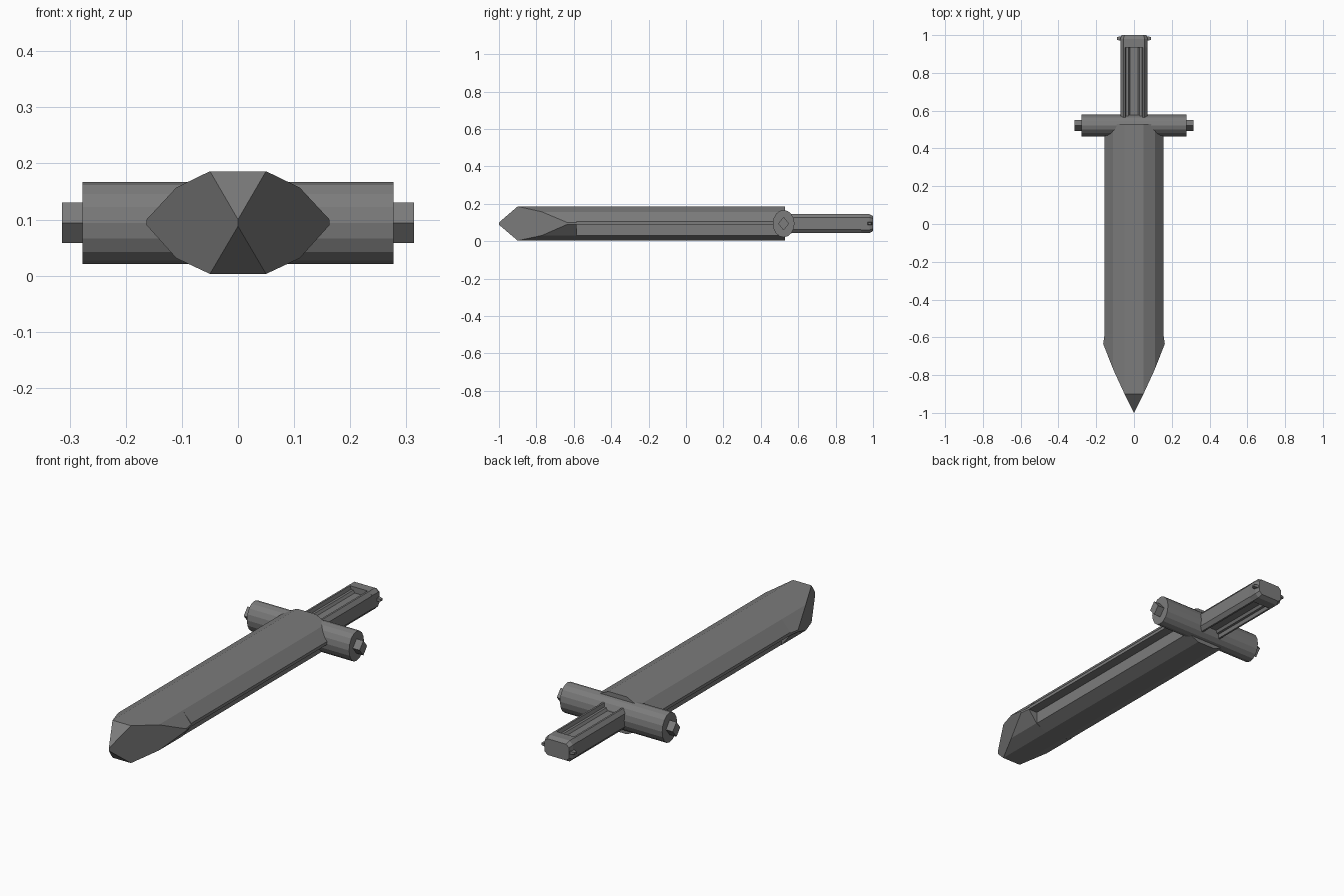
import bpy, bmesh, math

if "Cube" in bpy.data.objects:
    bpy.data.objects.remove(bpy.data.objects["Cube"])

steel = bpy.data.materials.new("dark_grey")
steel.diffuse_color = (0.2, 0.2, 0.2, 1)
steel.use_nodes = True
steel.node_tree.nodes["Principled BSDF"].inputs["Base Color"].default_value = steel.diffuse_color
ZC = 0.094


def finish(bm, name):
    bmesh.ops.recalc_face_normals(bm, faces=bm.faces)
    me = bpy.data.meshes.new(name)
    bm.to_mesh(me)
    bm.free()
    me.materials.append(steel)
    ob = bpy.data.objects.new(name, me)
    bpy.context.collection.objects.link(ob)
    return ob


def loft(name, rings):
    """Skin a list of equal-length rings of 3D points and cap both ends."""
    bm = bmesh.new()
    vs = [[bm.verts.new(p) for p in r] for r in rings]
    n = len(vs[0])
    for a, b in zip(vs, vs[1:]):
        for i in range(n):
            j = (i + 1) % n
            bm.faces.new((a[i], a[j], b[j], b[i]))
    bm.faces.new(vs[0])
    bm.faces.new(vs[-1])
    return finish(bm, name)


def mirrored(half):
    """Right half profile (top to bottom) closed with its mirror image."""
    return half + [(-x, z) for x, z in reversed(half)]


# Blade tip: vertical bevels meeting at a short point
half = [(0.05, 0.186), (0.11, 0.157), (0.163, 0.10),
        (0.163, 0.09), (0.11, 0.031), (0.05, 0.003)]
tip_y = [-0.9, -0.77, -0.635, -0.635, -0.77, -0.9]
ring = mirrored(half)
ys = tip_y + tip_y[::-1]
bm = bmesh.new()
top, bot = bm.verts.new((0, -1, 0.1)), bm.verts.new((0, -1, 0.088))
a = [bm.verts.new((x, y, z)) for (x, z), y in zip(ring, ys)]
b = [bm.verts.new((max(-0.156, min(0.156, x)), -0.585, z)) for x, z in ring]
for i in range(12):
    j = (i + 1) % 12
    bm.faces.new((a[i], a[j], b[j], b[i]))
bm.faces.new([top] + a[:6] + [bot])
bm.faces.new([bot] + a[6:] + [top])
bm.faces.new((top, a[11], a[0]))
bm.faces.new((bot, a[5], a[6]))
bm.faces.new(b)
finish(bm, "blade_tip")

# Blade body: same outline with a long notch under each cutting edge
body = mirrored([(0.05, 0.186), (0.11, 0.157), (0.156, 0.105), (0.156, 0.09),
                 (0.108, 0.09), (0.108, 0.031), (0.05, 0.003)])
loft("blade_body", [[(x, y, z) for x, z in body] for y in (-0.585, 0.53)])


# Crossguard: flattened bar with a diamond stud at each end
def bar(name, x0, x1, ry, rz, n, yc=0.522):
    loft(name, [[(x, yc + ry * math.cos(2 * math.pi * i / n),
                  ZC + rz * math.sin(2 * math.pi * i / n)) for i in range(n)]
                for x in (x0, x1)])


bar("crossguard", -0.277, 0.277, 0.058, 0.073, 16)
for s, side in ((1, "right"), (-1, "left")):
    bar("guard_stud_" + side, s * 0.27, s * 0.314, 0.029, 0.036, 4)

# Grip: faceted bar with a channel along the top and bottom
upper = [(0, 0.022), (0.022, 0.022), (0.030, 0.034), (0.042, 0.034),
         (0.047, 0.051), (0.056, 0.051), (0.071, 0.032)]
lower = [(x, -z) for x, z in reversed(upper)]
grip = mirrored([(x, ZC + z) for x, z in (upper + lower)[1:-1]])
loft("grip", [[(x, y, z) for x, z in grip] for y in (0.53, 0.95)])

# Pommel cap: chamfered block closing the channels
cap = mirrored([(0.056, 0.051), (0.073, 0.034), (0.073, -0.034), (0.056, -0.051)])
loft("pommel", [[(x * s, y, ZC + z * t) for x, z in cap]
                for y, s, t in ((0.935, 0.98, 1), (0.98, 1, 1), (1.0, 0.9, 0.78))])

# Small tapered pins on the pommel sides
for s, side in ((1, "right"), (-1, "left")):
    sq = [(-0.013, -0.009), (0.013, -0.009), (0.013, 0.009), (-0.013, 0.009)]
    loft("pommel_pin_" + side, [[(s * x, 0.982 + y * k, ZC + z * k) for y, z in sq]
                                for x, k in ((0.06, 1), (0.09, 0.6))])
